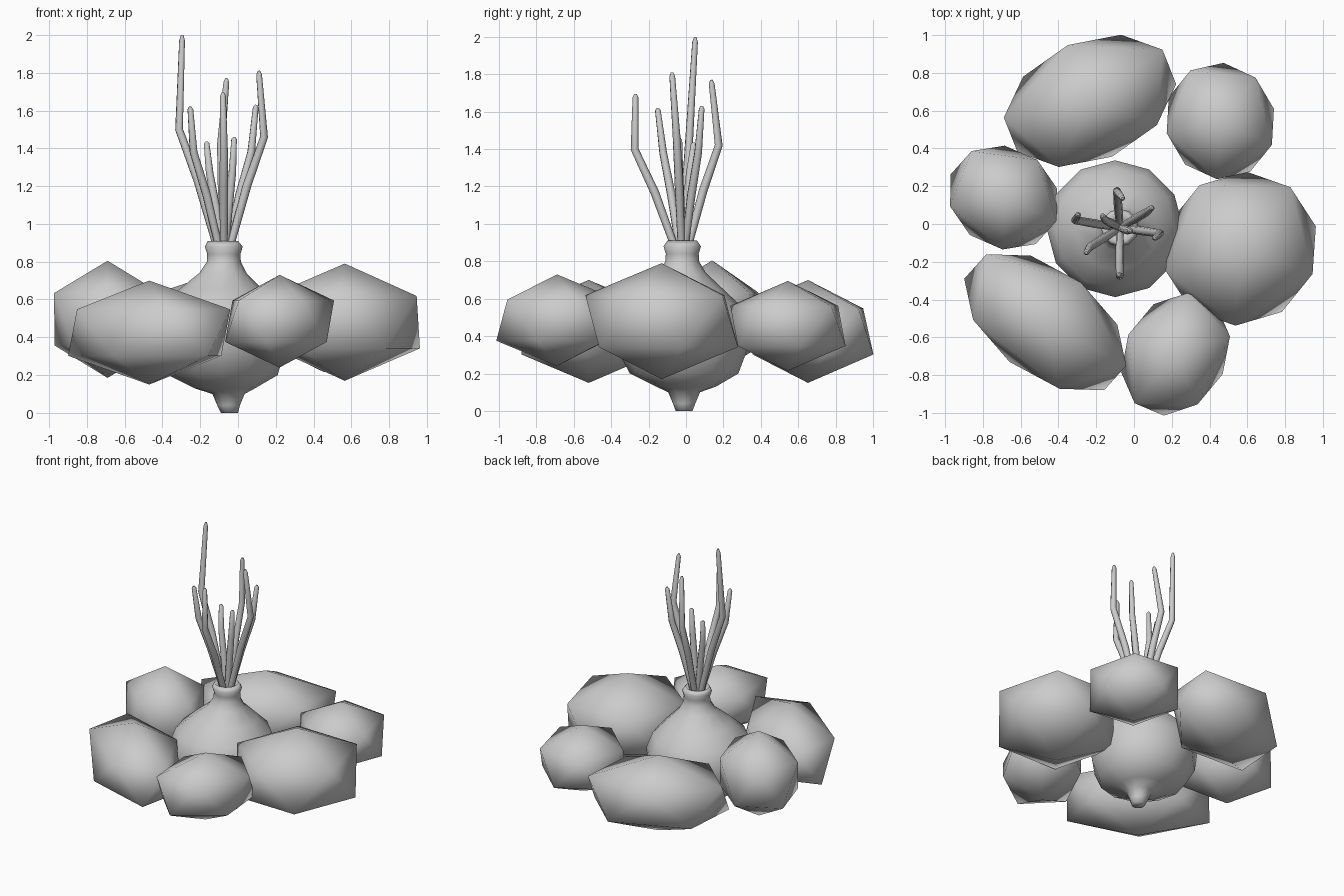
import bpy, bmesh
from math import cos, sin, pi
from mathutils import Matrix

if "Cube" in bpy.data.objects:
    bpy.data.objects.remove(bpy.data.objects["Cube"])


def add_mesh(name, bm):
    bmesh.ops.recalc_face_normals(bm, faces=bm.faces)
    me = bpy.data.meshes.new(name)
    bm.to_mesh(me)
    bm.free()
    ob = bpy.data.objects.new(name, me)
    bpy.context.collection.objects.link(ob)
    for p in me.polygons:
        p.use_smooth = True
    return ob


def rock(name, centre, u, w, h):
    """Smooth icosahedron; u and w are its ring's half axes seen from above."""
    bm = bmesh.new()
    bmesh.ops.create_icosphere(bm, subdivisions=1, radius=1)
    k = 0.8944
    m = Matrix(((u[0] / k, w[0] / k, 0, centre[0]),
                (u[1] / k, w[1] / k, 0, centre[1]),
                (0, 0, h, centre[2]),
                (0, 0, 0, 1)))
    bmesh.ops.transform(bm, matrix=m, verts=bm.verts)
    add_mesh(name, bm)


# ring of rocks
rock("rock_right", (.565, -.13, .48), (-.028, -.408), (.409, -.009), .31)
rock("rock_front_left", (-.47, -.52, .425), (-.312, .36), (-.30, -.104), .275)
rock("rock_front", (.22, -.69, .485), (.288, .095), (-.028, .31), .245)
rock("rock_left", (-.69, .14, .495), (-.17, .246), (-.243, -.129), .31)
rock("rock_back_left", (-.233, .652, .425), (-.165, -.35), (.426, -.021), .275)
rock("rock_back_right", (.457, .545, .455), (.273, -.126), (.107, .283), .24)

# bulb: slightly leaning lathe of (radius, z, centre x, centre y)
profile = [(.045, 0, -.045, -.01), (.06, .04, -.05, -.01), (.085, .10, -.05, -.01),
           (.16, .13, -.07, 0), (.29, .20, -.08, -.01), (.345, .32, -.1, -.02),
           (.362, .45, -.1, -.025), (.32, .56, -.1, -.025), (.22, .655, -.09, -.025),
           (.125, .74, -.08, -.02), (.09, .80, -.075, -.02), (.088, .84, -.075, -.02),
           (.1, .88, -.075, -.02), (.08, .91, -.08, -.02), (.05, .87, -.08, -.02)]
N = 12
bm = bmesh.new()
rings = [[bm.verts.new((cx + r * cos(2 * pi * i / N), cy + r * sin(2 * pi * i / N), z))
          for i in range(N)] for r, z, cx, cy in profile]
for a, b in zip(rings, rings[1:]):
    for i in range(N):
        j = (i + 1) % N
        bm.faces.new((a[i], a[j], b[j], b[i]))
bm.faces.new(rings[0][::-1])
bm.faces.new(rings[-1])
add_mesh("bulb", bm)

# sprouts: elbow point and tip point of each bent shoot
shoots = [((-.312, .02, 1.5), (-.295, .05, 2.0)),
          ((.138, -.05, 1.46), (.11, -.075, 1.81)),
          ((-.09, .175, 1.42), (-.06, .135, 1.77)),
          ((-.075, -.275, 1.40), (-.08, -.27, 1.695)),
          ((-.235, -.122, 1.38), (-.253, -.152, 1.62)),
          ((.07, .065, 1.38), (.095, .085, 1.63)),
          ((-.15, .02, 1.27), (-.167, .042, 1.435)),
          ((-.03, -.035, 1.27), (-.02, -.035, 1.46))]
for n, (elbow, tip) in enumerate(shoots, 1):
    cu = bpy.data.curves.new("sprout", 'CURVE')
    cu.dimensions = '3D'
    cu.bevel_depth = .022
    cu.bevel_resolution = 2
    cu.use_fill_caps = True
    root = (-.075, -.02)
    base = [root[i] + .12 * (elbow[i] - root[i]) for i in (0, 1)] + [.85]
    mid = [base[i] + .52 * (elbow[i] - base[i]) for i in (0, 1)] + [
        .85 + .58 * (elbow[2] - .85)]
    near = [tip[i] + .06 * (elbow[i] - tip[i]) for i in range(3)]
    sp = cu.splines.new('POLY')
    sp.points.add(4)
    for p, co, r in zip(sp.points, (base, mid, elbow, near, tip), (.9, 1.05, .95, .7, .3)):
        p.co = (*co, 1)
        p.radius = r
    sp.use_smooth = True
    ob = bpy.data.objects.new("sprout_%d" % n, cu)
    bpy.context.collection.objects.link(ob)
